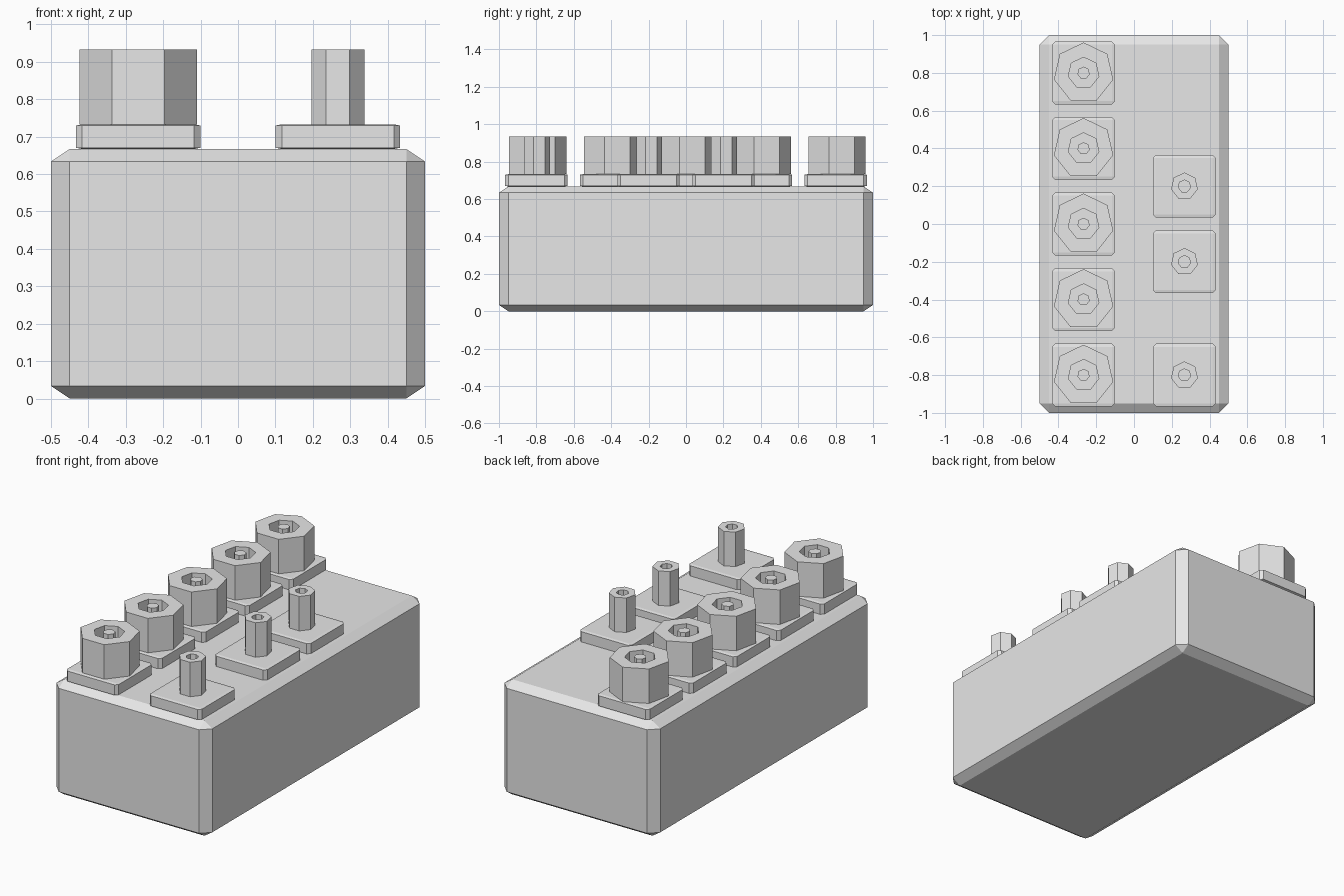
import bpy, bmesh, math
from mathutils import Vector

default = bpy.data.objects.get("Cube")
if default:
    bpy.data.objects.remove(default, do_unlink=True)

GREY = (0.8, 0.8, 0.8, 1)
grey = bpy.data.materials.new("plain_grey")
grey.use_nodes = True
grey.diffuse_color = GREY
grey.node_tree.nodes["Principled BSDF"].inputs["Base Color"].default_value = GREY

BODY_TOP, PLATE_TOP, KNOB_TOP = 0.667, 0.733, 0.933
SIDES = 7


def finish(bm, name, location):
    bmesh.ops.recalc_face_normals(bm, faces=bm.faces)
    mesh = bpy.data.meshes.new(name)
    bm.to_mesh(mesh)
    bm.free()
    mesh.materials.append(grey)
    obj = bpy.data.objects.new(name, mesh)
    obj.location = location
    bpy.context.collection.objects.link(obj)
    return obj


def chamfered_box(name, proportions, scale, location):
    """Box chamfered evenly, then squashed so the chamfer follows the scale."""
    bm = bmesh.new()
    bmesh.ops.create_cube(bm, size=1)
    bmesh.ops.scale(bm, vec=proportions, verts=bm.verts)
    bmesh.ops.bevel(bm, geom=bm.edges[:], offset=0.05, segments=1,
                    affect='EDGES', profile=0.5)
    bmesh.ops.scale(bm, vec=scale, verts=bm.verts)
    return finish(bm, name, location)


def lathe(name, profile, location):
    """Seven-sided turned part; profile runs from outer base to the axis."""
    bm = bmesh.new()
    rings = []
    for radius, z in profile:
        ring = []
        for i in range(SIDES):
            a = math.pi / 2 + math.tau * i / SIDES
            ring.append(bm.verts.new((radius * math.cos(a), radius * math.sin(a), z)))
        rings.append(ring)
    for low, high in zip(rings, rings[1:]):
        for i in range(SIDES):
            j = (i + 1) % SIDES
            bm.faces.new((low[i], low[j], high[j], high[i]))
    bm.faces.new(rings[0])
    bm.faces.new(rings[-1])
    return finish(bm, name, location)


# Main block
chamfered_box("body", (1, 2, 1), (1, 1, BODY_TOP), (0, 0, BODY_TOP / 2))

# Knob shapes, measured from the top of the base plate
height = KNOB_TOP - PLATE_TOP
floor = height - 0.067
wide_knob = [(0.161, 0), (0.161, height), (0.083, height), (0.083, floor),
             (0.033, floor), (0.033, height)]
slim_knob = [(0.0726, 0), (0.0726, height), (0.033, height), (0.033, floor)]

# Rows of knobs on square plates
rows = [("wide", -0.267, wide_knob, (-0.8, -0.4, 0, 0.4, 0.8)),
        ("slim", 0.267, slim_knob, (-0.8, -0.2, 0.2))]
for kind, x, profile, positions in rows:
    for number, y in enumerate(positions, 1):
        thickness = PLATE_TOP - BODY_TOP
        chamfered_box(f"{kind}_plate_{number}", (1, 1, 1), (0.333, 0.333, thickness),
                      (x, y, BODY_TOP + thickness / 2))
        lathe(f"{kind}_knob_{number}", profile, Vector((x, y, PLATE_TOP)))
